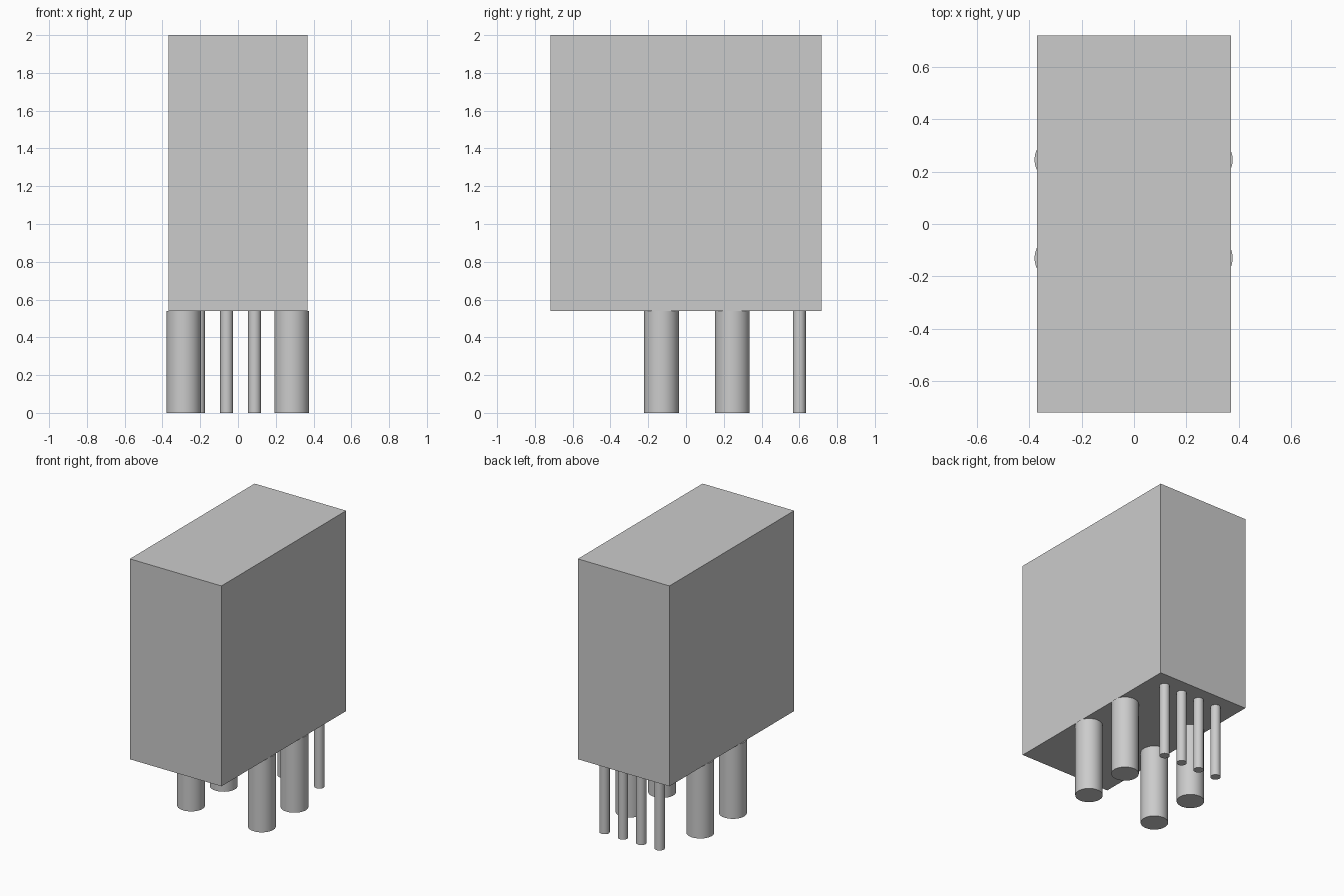
import bpy
import math

cube = bpy.data.objects.get("Cube")
if cube:
    bpy.data.objects.remove(cube, do_unlink=True)

BASE_Z = 0.54  # underside of the housing

grey = bpy.data.materials.new("light_grey")
grey.use_nodes = True
grey.diffuse_color = (0.6, 0.6, 0.6, 1)
grey.node_tree.nodes["Principled BSDF"].inputs["Base Color"].default_value = (0.6, 0.6, 0.6, 1)


def finish(name):
    obj = bpy.context.object
    obj.name = name
    obj.data.materials.append(grey)
    return obj


def add_pin(name, x, y, radius):
    """Round pin from the floor to the underside of the housing."""
    bpy.ops.mesh.primitive_cylinder_add(vertices=48, radius=radius, depth=BASE_Z,
                                        location=(x, y, BASE_Z / 2))
    finish(name)
    bpy.ops.object.shade_smooth_by_angle(angle=math.radians(30))


# Housing
bpy.ops.mesh.primitive_cube_add(size=1, location=(0, 0, (BASE_Z + 2) / 2))
housing = finish("housing")
housing.scale = (0.738, 1.436, 2 - BASE_Z)
bpy.ops.object.transform_apply(location=False, rotation=False, scale=True)

# Four thick pins
for end, y in (("front", -0.13), ("rear", 0.245)):
    for side, x in (("right", -0.287), ("left", 0.284)):
        add_pin(f"thick_pin_{end}_{side}", x, y, 0.092)

# Row of four thin pins at the back
for i in range(4):
    add_pin(f"thin_pin_{i + 1}", -0.208 + 0.148 * i, 0.6, 0.034)
